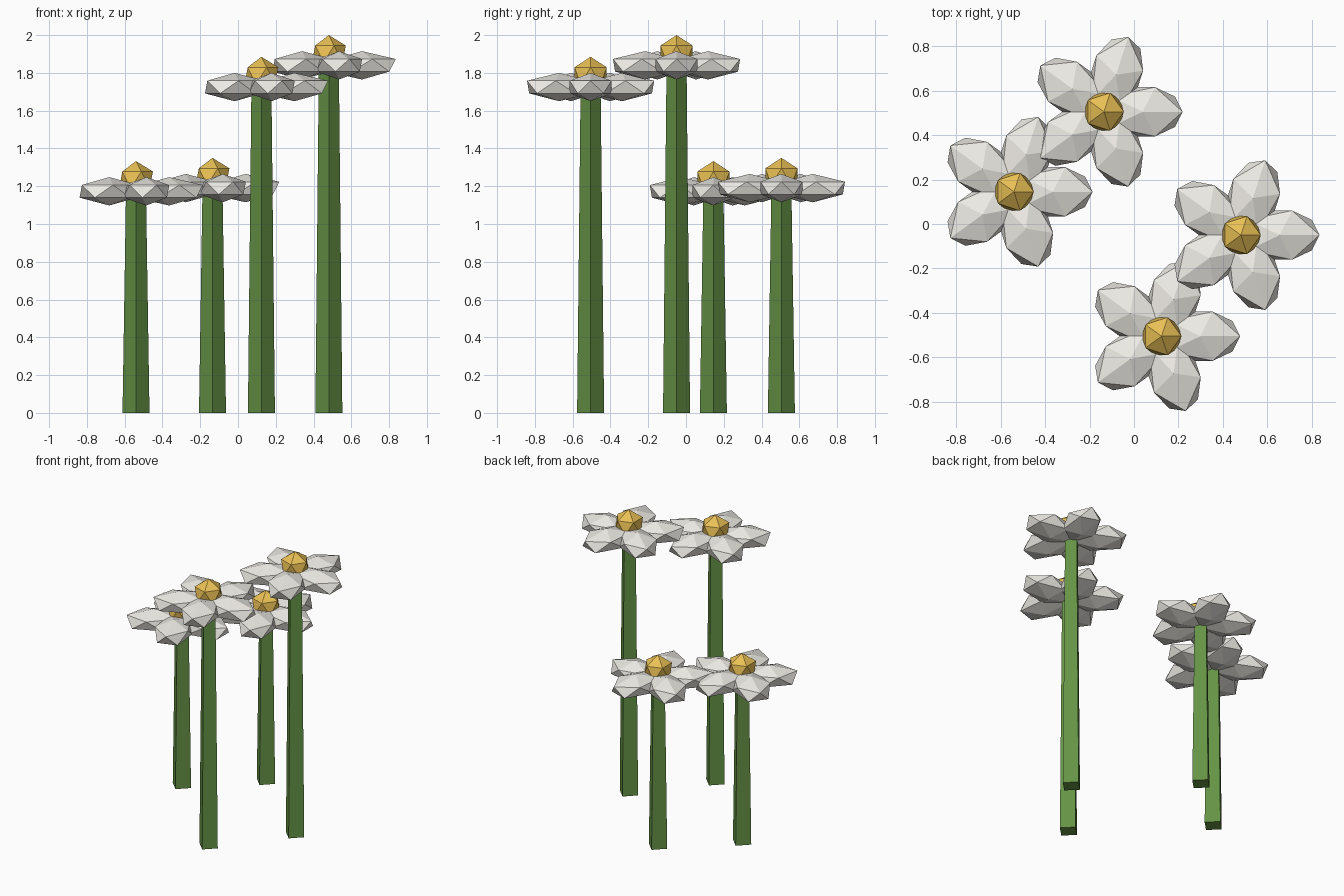
import bpy, math

if "Cube" in bpy.data.objects:
    bpy.data.objects.remove(bpy.data.objects["Cube"])


def material(name, rgb):
    m = bpy.data.materials.new(name)
    m.diffuse_color = (*rgb, 1)
    m.use_nodes = True
    m.node_tree.nodes["Principled BSDF"].inputs["Base Color"].default_value = m.diffuse_color
    return m


GREEN = material("stem_green", (0.13, 0.29, 0.06))
WHITE = material("petal_white", (0.85, 0.83, 0.78))
YELLOW = material("centre_yellow", (0.82, 0.53, 0.09))

PETALS = 5


def finish(name, mat):
    ob = bpy.context.object
    ob.name = name
    ob.data.materials.append(mat)
    return ob


def flower(i, x, y, h):
    # tapered four-sided stem reaching into the bloom
    bpy.ops.mesh.primitive_cone_add(vertices=4, radius1=0.0715, radius2=0.053,
                                    depth=h, location=(x, y, h / 2))
    finish(f"stem_{i}", GREEN)

    # ring of flattened faceted petals
    for k in range(PETALS):
        a = k * math.tau / PETALS
        loc = (x + 0.175 * math.cos(a), y + 0.175 * math.sin(a), h)
        bpy.ops.mesh.primitive_ico_sphere_add(subdivisions=1, radius=1,
                                              location=loc, rotation=(0, 0, a))
        finish(f"petal_{i}_{k + 1}", WHITE).scale = (0.2, 0.13, 0.075)

    # faceted flower centre
    bpy.ops.mesh.primitive_ico_sphere_add(subdivisions=1, radius=0.1,
                                          location=(x, y, h + 0.06))
    finish(f"flower_centre_{i}", YELLOW)


# x, y and bloom height of each flower
spots = [(-0.54, 0.145, 1.173), (-0.135, 0.505, 1.19),
         (0.124, -0.505, 1.725), (0.481, -0.05, 1.84)]
for i, (x, y, h) in enumerate(spots, 1):
    flower(i, x, y, h)
